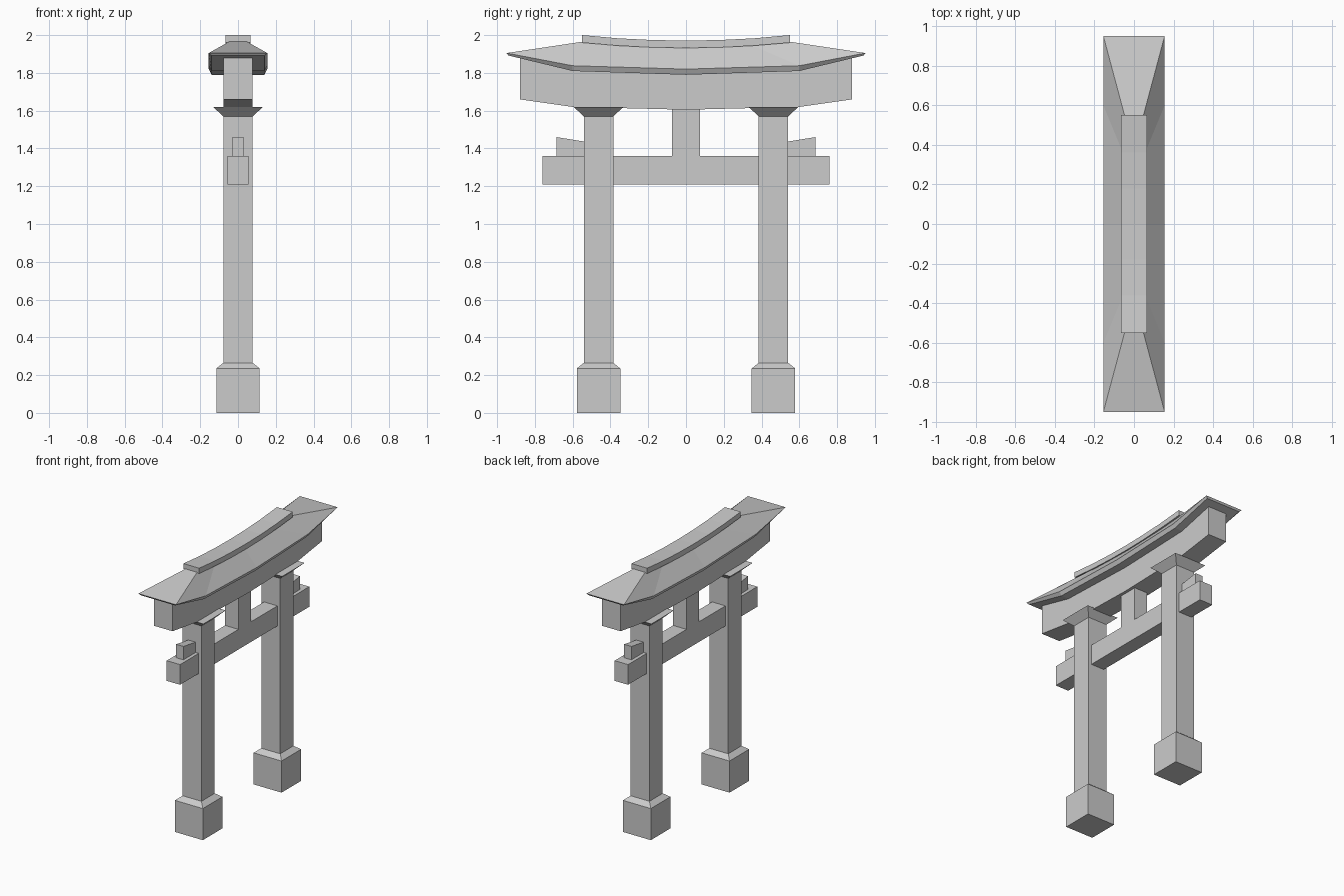
import bpy, bmesh

if "Cube" in bpy.data.objects:
    bpy.data.objects.remove(bpy.data.objects["Cube"])


def make(name, verts, faces):
    bm = bmesh.new()
    vs = [bm.verts.new(v) for v in verts]
    for f in faces:
        bm.faces.new([vs[i] for i in f])
    bmesh.ops.recalc_face_normals(bm, faces=bm.faces)
    me = bpy.data.meshes.new(name)
    bm.to_mesh(me)
    bm.free()
    ob = bpy.data.objects.new(name, me)
    bpy.context.collection.objects.link(ob)
    return ob


def loft(name, rings, caps):
    """Join equal-length closed rings; caps are index lists used on both end rings."""
    n, last = len(rings[0]), (len(rings) - 1) * len(rings[0])
    faces = [(r * n + i, r * n + (i + 1) % n, (r + 1) * n + (i + 1) % n, (r + 1) * n + i)
             for r in range(len(rings) - 1) for i in range(n)]
    for c in caps:
        faces += [c, [last + i for i in c]]
    return make(name, [p for r in rings for p in r], faces)


def square_stack(name, y, levels):
    """Square sections (z, half width) stacked upwards."""
    rings = [[(-h, y - h, z), (h, y - h, z), (h, y + h, z), (-h, y + h, z)] for z, h in levels]
    return loft(name, rings, [[0, 1, 2, 3]])


def beam(name, sections, half):
    """Beam along y through (y, z bottom, z top) sections."""
    rings = [[(-half, y, a), (half, y, a), (half, y, b), (-half, y, b)] for y, a, b in sections]
    return loft(name, rings, [[0, 1, 2, 3]])


def mirrored(half_list):
    """Mirror sections running from the outer end to y = 0."""
    return [(-s[0], *s[1:]) for s in half_list] + [s for s in reversed(half_list) if s[0] > 0]


# Posts with footings, flared capitals and locking wedges
for side, s in (("left", -1), ("right", 1)):
    y = s * 0.463
    square_stack(side + "_footing", y, [(0, 0.115), (0.235, 0.115), (0.265, 0.078)])
    square_stack(side + "_post", y, [(0.265, 0.078), (1.57, 0.078)])
    square_stack(side + "_capital", y, [(1.57, 0.078), (1.62, 0.132)])
    beam(side + "_wedge", [(s * 0.53, 1.36, 1.435), (s * 0.685, 1.36, 1.46)], 0.03)

# Tie beam and central strut
beam("tie_beam", [(-0.76, 1.21, 1.36), (0.76, 1.21, 1.36)], 0.055)
beam("center_strut", [(-0.073, 1.36, 1.61), (0.073, 1.36, 1.61)], 0.055)

# Curved lintel under the roof
beam("lintel", mirrored([(0.88, 1.66, 1.88), (0.6, 1.62, 1.815), (0, 1.605, 1.795)]), 0.077)

# Hipped curved roof: each section is lower lip, eave and ridge as (y, z)
half_roof = [((0.94, 1.892), (0.95, 1.905), (0.55, 1.965)),
             ((0.6, 1.81), (0.6, 1.838), (0.34, 1.95)),
             ((0, 1.79), (0, 1.82), (0, 1.94))]
sections = [[(-y, z) for y, z in sec] for sec in half_roof] + half_roof[1::-1]
widths = (0.14, 0.155, 0.048)
rings = []
for sec in sections:
    side = [(w, y, z) for w, (y, z) in zip(widths, sec)]
    rings.append(side + [(-x, y, z) for x, y, z in reversed(side)])
loft("roof", rings, [[0, 1, 4, 5], [1, 2, 3, 4]])

# Ridge cap
beam("ridge_cap", mirrored([(0.55, 1.96, 2.0), (0.36, 1.944, 1.983),
                            (0.18, 1.935, 1.974), (0, 1.932, 1.971)]), 0.065)
